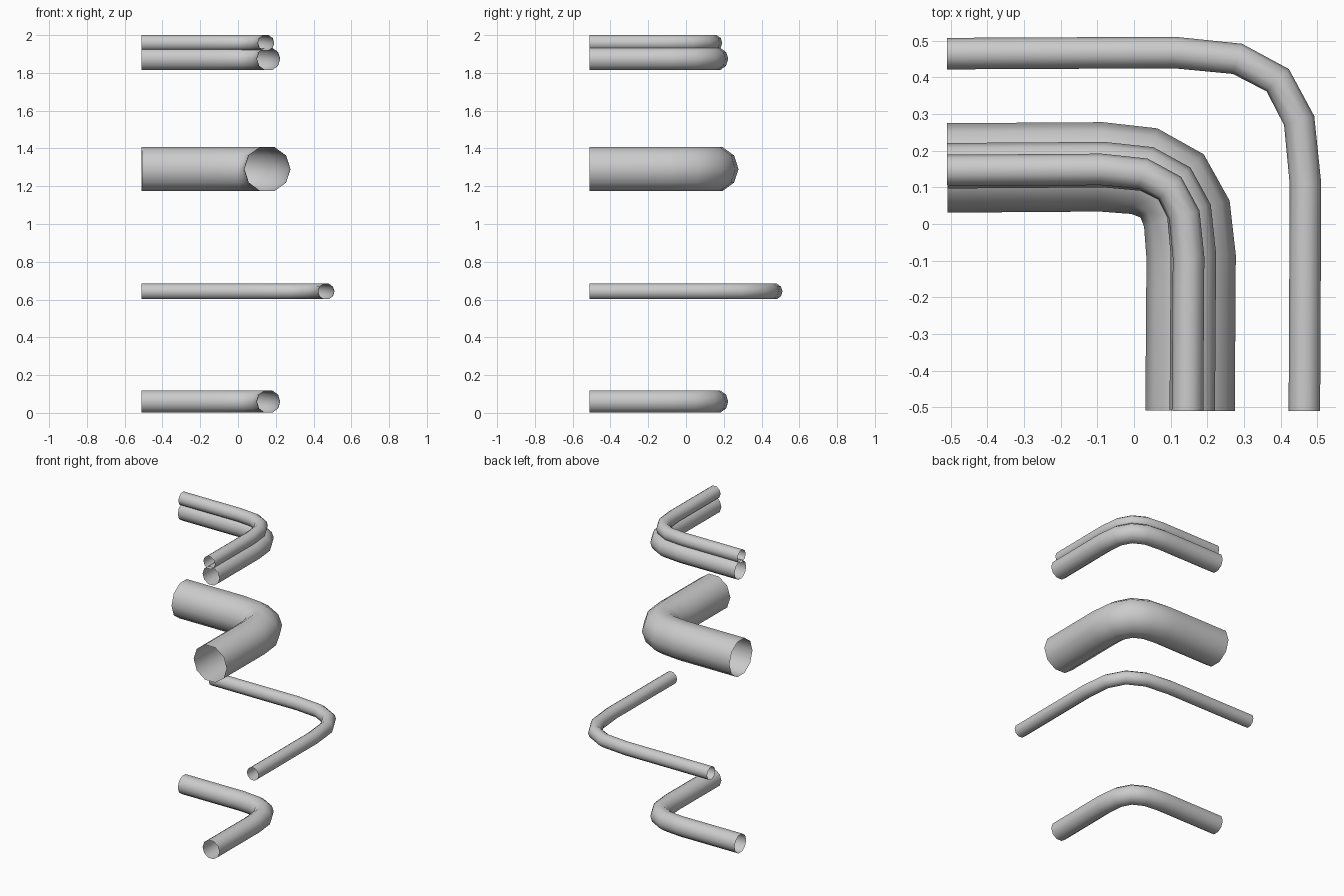
import bpy
from mathutils import Vector

cube = bpy.data.objects.get("Cube")
if cube:
    bpy.data.objects.remove(cube)

grey = bpy.data.materials.new("pipe_grey")
grey.use_nodes = True
colour = (0.6, 0.6, 0.6, 1)
grey.diffuse_color = colour
grey.node_tree.nodes["Principled BSDF"].inputs["Base Color"].default_value = colour

END = 0.51      # where both legs stop
DRIFT = 0.003   # slight inward lean of the legs
PULL = 0.23     # how far the bend handles stay from the corner


def pipe(name, corner, bend, z, radius):
    """Open ten-sided pipe with one rounded right-angle bend."""
    c, b = corner, bend
    start = Vector((-END, c - DRIFT, z))
    bend_in = Vector((c - b, c, z))
    bend_out = Vector((c, c - b, z))
    finish = Vector((c - DRIFT, -END, z))
    handle_in = Vector((c - b * PULL, c, z))
    handle_out = Vector((c, c - b * PULL, z))

    curve = bpy.data.curves.new(name, "CURVE")
    curve.dimensions = "3D"
    curve.twist_mode = "Z_UP"
    curve.resolution_u = 4
    curve.bevel_depth = radius
    curve.bevel_resolution = 3
    curve.use_fill_caps = False
    spline = curve.splines.new("BEZIER")
    spline.bezier_points.add(3)
    rows = [
        (start, start.lerp(bend_in, -0.3), start.lerp(bend_in, 0.3)),
        (bend_in, bend_in.lerp(start, 0.3), handle_in),
        (bend_out, handle_out, bend_out.lerp(finish, 0.3)),
        (finish, finish.lerp(bend_out, 0.3), finish.lerp(bend_out, -0.3)),
    ]
    for point, (co, left, right) in zip(spline.bezier_points, rows):
        point.handle_left_type = point.handle_right_type = "FREE"
        point.co, point.handle_left, point.handle_right = co, left, right
    curve.materials.append(grey)

    obj = bpy.data.objects.new(name, curve)
    bpy.context.collection.objects.link(obj)
    bpy.ops.object.select_all(action="DESELECT")
    obj.select_set(True)
    bpy.context.view_layer.objects.active = obj
    bpy.ops.object.convert(target="MESH")
    bpy.ops.object.shade_smooth()


# Stack of pipes from the floor up
pipe("bottom_pipe", 0.162, 0.245, 0.06, 0.062)
pipe("long_thin_pipe", 0.468, 0.358, 0.643, 0.043)
pipe("wide_pipe", 0.156, 0.246, 1.291, 0.122)
pipe("upper_pipe", 0.162, 0.245, 1.874, 0.062)
pipe("top_thin_pipe", 0.149, 0.24, 1.959, 0.043)
